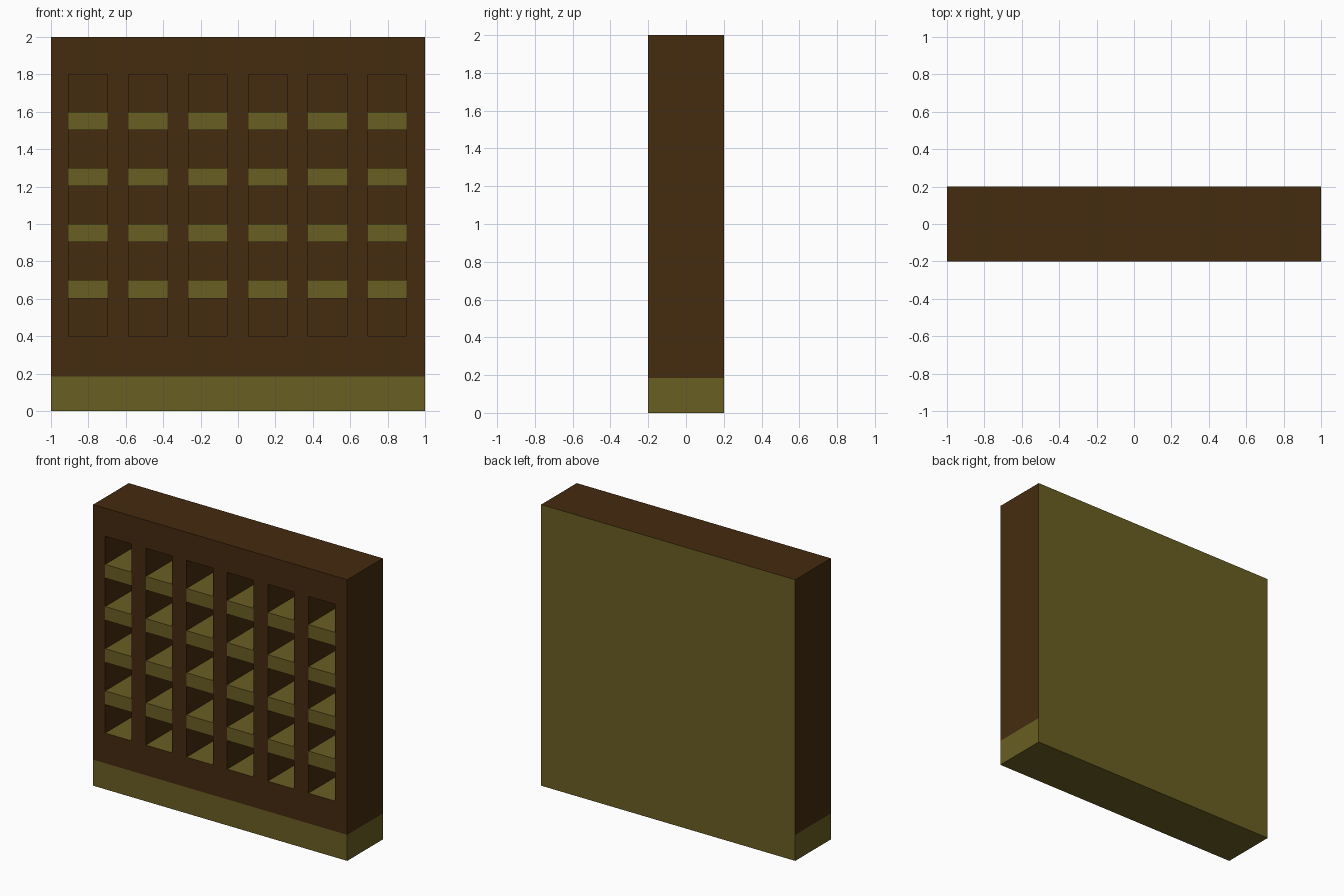
import bpy, bmesh
from mathutils import Matrix, Vector

if "Cube" in bpy.data.objects:
    bpy.data.objects.remove(bpy.data.objects["Cube"])


def material(name, rgb):
    m = bpy.data.materials.new(name)
    m.diffuse_color = (*rgb, 1)
    m.use_nodes = True
    m.node_tree.nodes["Principled BSDF"].inputs["Base Color"].default_value = m.diffuse_color
    return m


BROWN = material("dark_brown", (0.060, 0.024, 0.0048))
OLIVE = material("olive", (0.144, 0.114, 0.0168))


def boxes(name, extents, mats):
    """One object made of boxes given as (x0, x1, y0, y1, z0, z1)."""
    bm = bmesh.new()
    for x0, x1, y0, y1, z0, z1 in extents:
        centre = Vector((x0 + x1, y0 + y1, z0 + z1)) / 2
        size = Matrix.Diagonal((x1 - x0, y1 - y0, z1 - z0, 1))
        bmesh.ops.create_cube(bm, size=1, matrix=Matrix.Translation(centre) @ size)
    me = bpy.data.meshes.new(name)
    bm.to_mesh(me)
    bm.free()
    ob = bpy.data.objects.new(name, me)
    bpy.context.collection.objects.link(ob)
    for m in mats:
        me.materials.append(m)
    return ob


FRONT, BACK, POCKET = -0.2, 0.2, 0.15
BASE_TOP, SILL, HEAD = 0.185, 0.4, 1.8
columns = [(-0.905 + 0.32 * i, -0.698 + 0.32 * i) for i in range(6)]

# Case: a solid block with six tall pockets cut in the front
case = boxes("case", [(-1, 1, FRONT, BACK, 0, 2)], [BROWN, OLIVE])
cutter = boxes("pocket_cutter",
               [(a, b, FRONT - 0.1, POCKET, SILL, HEAD) for a, b in columns], [BROWN])
mod = case.modifiers.new("pockets", 'BOOLEAN')
mod.object = cutter
mod.operation = 'DIFFERENCE'
mod.solver = 'EXACT'
bpy.context.view_layer.update()
cut = bpy.data.meshes.new_from_object(
    case.evaluated_get(bpy.context.evaluated_depsgraph_get()))
case.modifiers.clear()
case.data = cut
bpy.data.objects.remove(cutter)
cut.materials.clear()
for m in (BROWN, OLIVE):
    cut.materials.append(m)

# Case colours: olive base band, back and pocket floors, brown elsewhere
bm = bmesh.new()
bm.from_mesh(cut)
bmesh.ops.bisect_plane(bm, geom=bm.verts[:] + bm.edges[:] + bm.faces[:],
                       plane_co=(0, 0, BASE_TOP), plane_no=(0, 0, 1))
bm.normal_update()
for f in bm.faces:
    c = f.calc_center_median()
    band = c.z < BASE_TOP
    back = f.normal.y > 0.9
    floor = f.normal.z > 0.9 and c.z < 1
    f.material_index = int(band or back or floor)
bm.to_mesh(cut)
bm.free()

# Slats: four olive shelves across each pocket, flush with the front
boxes("slats", [(a, b, FRONT, POCKET, z, z + 0.097)
                for a, b in columns for z in (0.603, 0.903, 1.203, 1.503)], [OLIVE])
